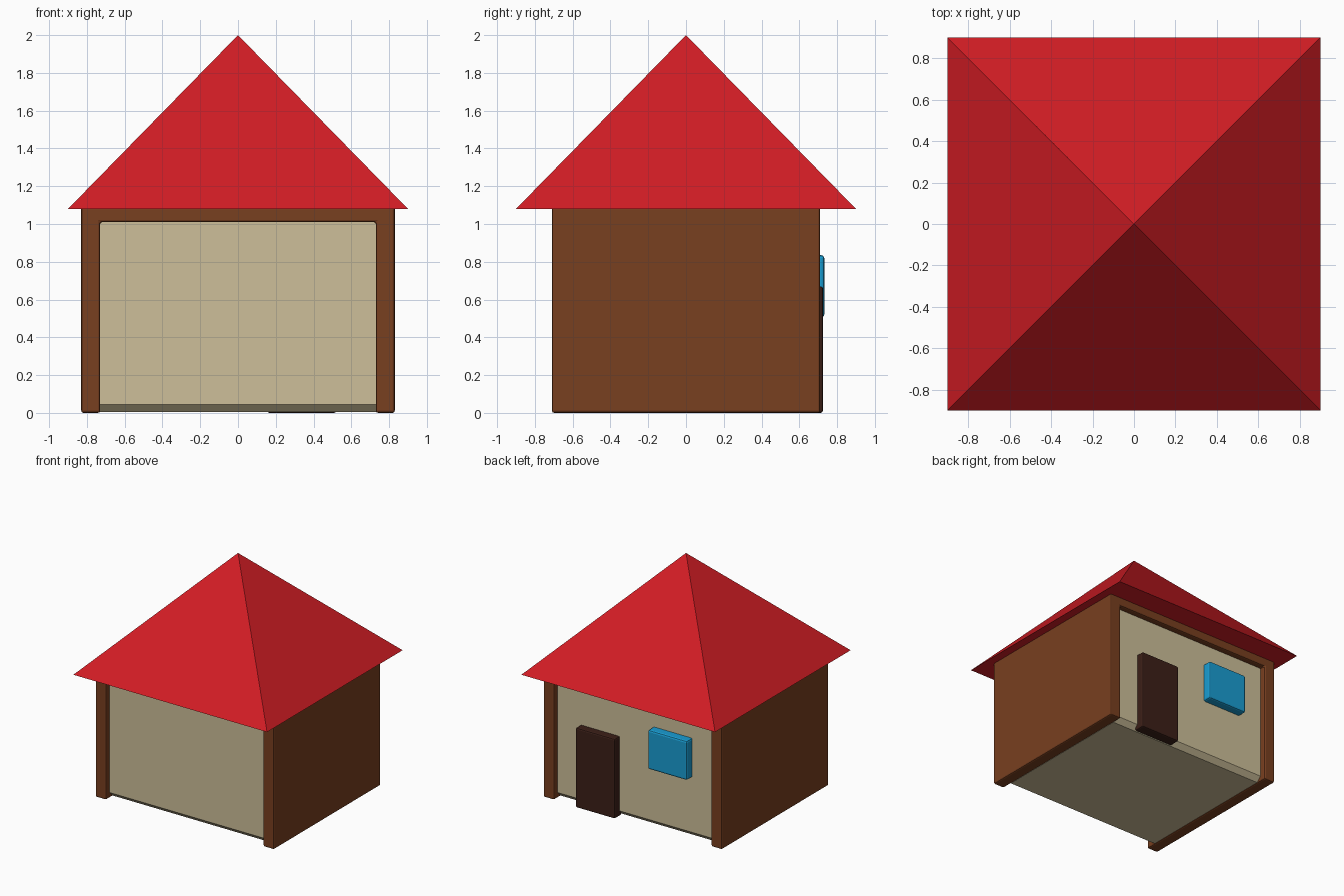
import bpy, bmesh

if "Cube" in bpy.data.objects:
    bpy.data.objects.remove(bpy.data.objects["Cube"])


def material(name, rgb):
    m = bpy.data.materials.new(name)
    m.diffuse_color = (*rgb, 1)
    m.use_nodes = True
    m.node_tree.nodes["Principled BSDF"].inputs["Base Color"].default_value = m.diffuse_color
    return m


def add_part(name, bm, mat, bevel=0.0, segments=1):
    bmesh.ops.recalc_face_normals(bm, faces=bm.faces[:])
    me = bpy.data.meshes.new(name)
    bm.to_mesh(me)
    bm.free()
    ob = bpy.data.objects.new(name, me)
    bpy.context.collection.objects.link(ob)
    me.materials.append(mat)
    if bevel:
        b = ob.modifiers.new("bevel", 'BEVEL')
        b.width = bevel
        b.segments = segments
        b.limit_method = 'ANGLE'
    return ob


def box(name, lo, hi, mat, bevel, segments=1):
    bm = bmesh.new()
    bmesh.ops.create_cube(bm, size=1)
    for v in bm.verts:
        v.co = [(a + b) / 2 + c * (b - a) for a, b, c in zip(lo, hi, v.co)]
    return add_part(name, bm, mat, bevel, segments)


red = material("roof_red", (0.64, 0.012, 0.018))
brown = material("wood_brown", (0.19, 0.05, 0.014))
beige = material("wall_beige", (0.61, 0.52, 0.32))
dark = material("door_brown", (0.045, 0.014, 0.009))
blue = material("window_blue", (0.01, 0.34, 0.65))

# Outer shell: upside-down U profile extruded along y
profile = [(-0.83, 0), (-0.73, 0), (-0.73, 1.01), (0.73, 1.01),
           (0.73, 0), (0.83, 0), (0.83, 1.09), (-0.83, 1.09)]
bm = bmesh.new()
face = bm.faces.new([bm.verts.new((x, -0.71, z)) for x, z in profile])
ext = bmesh.ops.extrude_face_region(bm, geom=[face])
bmesh.ops.translate(bm, vec=(0, 1.42, 0),
                    verts=[g for g in ext["geom"] if isinstance(g, bmesh.types.BMVert)])
add_part("wall_frame", bm, brown, 0.012, 2)

# Recessed inner body, chamfered along the bottom
box("inner_body", (-0.77, -0.66, 0.004), (0.77, 0.66, 1.05), beige, 0.04)

# Door and window on the back
box("door", (0.155, 0.63, 0.0), (0.52, 0.725, 0.67), dark, 0.012, 2)
box("window", (-0.52, 0.63, 0.505), (-0.155, 0.732, 0.835), blue, 0.015, 2)

# Pyramid roof
bm = bmesh.new()
base = [bm.verts.new((x, y, 1.08)) for x, y in
        [(-0.9, -0.9), (0.9, -0.9), (0.9, 0.9), (-0.9, 0.9)]]
apex = bm.verts.new((0, 0, 2))
bm.faces.new(base)
for i in range(4):
    bm.faces.new((base[i], base[(i + 1) % 4], apex))
add_part("roof", bm, red)
